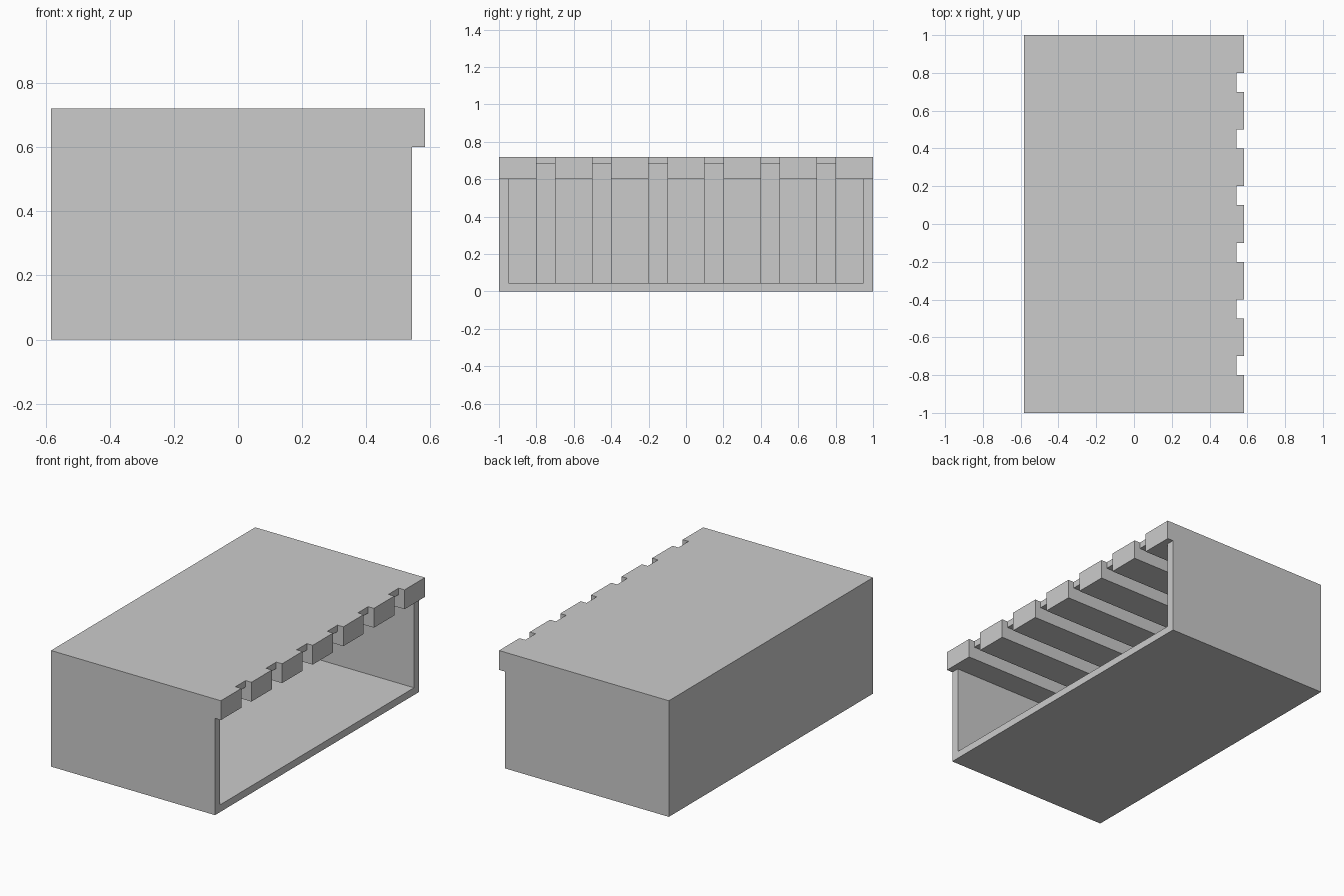
import bpy, bmesh

if "Cube" in bpy.data.objects:
    bpy.data.objects.remove(bpy.data.objects["Cube"])

BACK, FRONT, NOSE = -0.5825, 0.5425, 0.5825   # depth positions along x
TOP, ROOF_UNDER, BEAM_UNDER, FLOOR = 0.72, 0.68, 0.60, 0.045
WALL_IN, POST_IN = BACK + 0.04, BACK + 0.12


def prism(name, profile, spans):
    """Extrude an (x, z) profile along y, once for every (y0, y1) span."""
    bm = bmesh.new()
    for y0, y1 in spans:
        face = bm.faces.new([bm.verts.new((x, y0, z)) for x, z in profile])
        new = bmesh.ops.extrude_face_region(bm, geom=[face])["geom"]
        moved = [v for v in new if isinstance(v, bmesh.types.BMVert)]
        bmesh.ops.translate(bm, vec=(0, y1 - y0, 0), verts=moved)
    bmesh.ops.recalc_face_normals(bm, faces=bm.faces)
    mesh = bpy.data.meshes.new(name)
    bm.to_mesh(mesh)
    bm.free()
    ob = bpy.data.objects.new(name, mesh)
    bpy.context.collection.objects.link(ob)
    return ob


def cut(target, cutter):
    cutter.hide_render = True
    cutter.display_type = 'WIRE'
    cutter.hide_set(True)
    mod = target.modifiers.new(cutter.name, 'BOOLEAN')
    mod.operation = 'DIFFERENCE'
    mod.solver = 'EXACT'
    mod.object = cutter


# Outer block with the overhanging front lip
shelter = prism("open_front_shelter",
                [(BACK, 0), (FRONT, 0), (FRONT, BEAM_UNDER), (NOSE, BEAM_UNDER),
                 (NOSE, TOP), (BACK, TOP)],
                [(-1, 1)])

# Main interior, open towards +x
cut(shelter, prism("interior_cutter",
                   [(POST_IN, FLOOR), (0.7, FLOOR), (0.7, BEAM_UNDER), (POST_IN, BEAM_UNDER)],
                   [(-0.95, 0.95)]))

# Gaps between the ceiling beams and wall posts, notching the lip
cut(shelter, prism("beam_gap_cutter",
                   [(WALL_IN, FLOOR), (0.7, FLOOR), (0.7, 0.8), (FRONT, 0.8),
                    (FRONT, ROOF_UNDER), (WALL_IN, ROOF_UNDER)],
                   [(-0.8 + 0.3 * i, -0.7 + 0.3 * i) for i in range(6)]))
